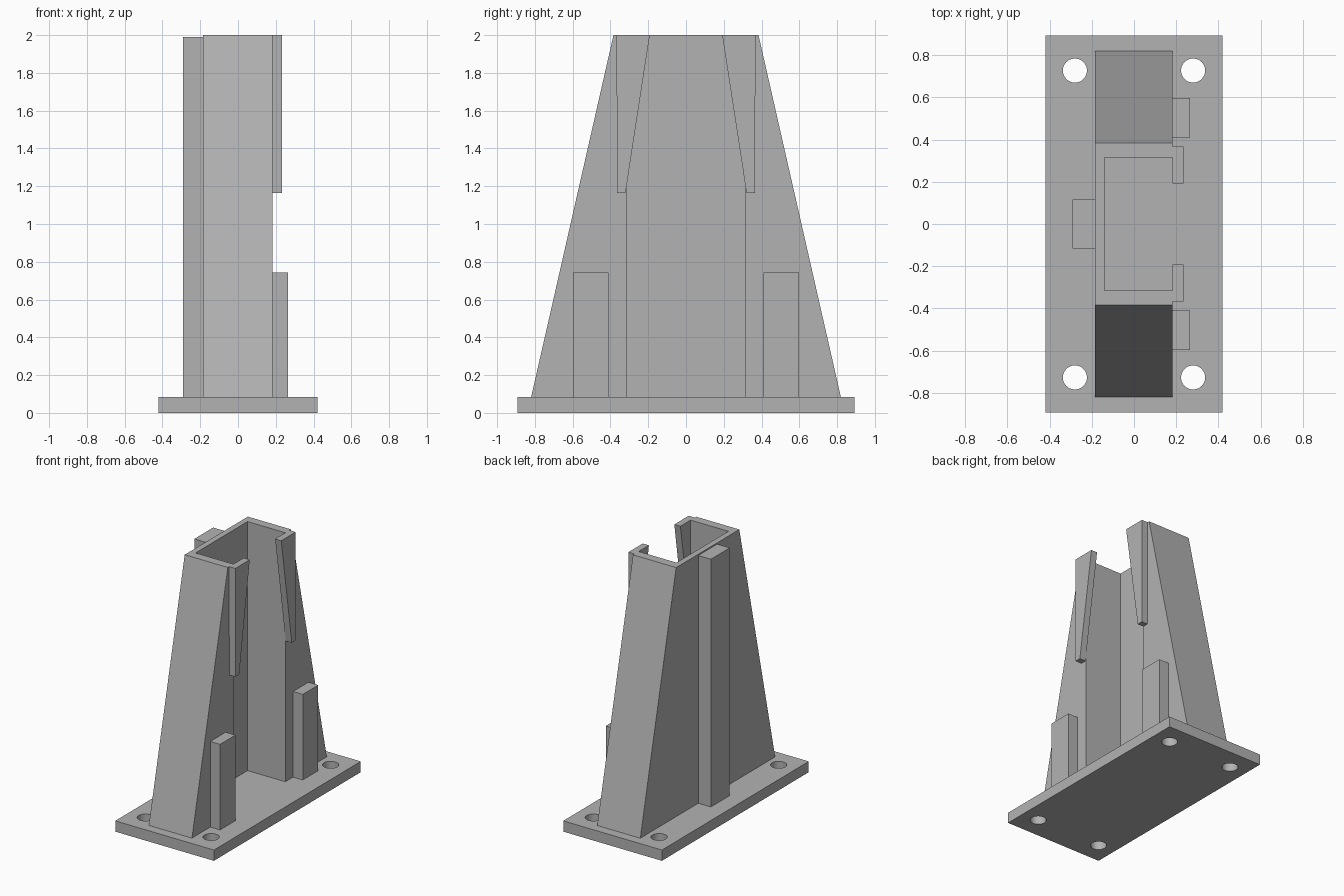
import bpy
import bmesh

cube = bpy.data.objects.get("Cube")
if cube:
    bpy.data.objects.remove(cube, do_unlink=True)

grey = bpy.data.materials.new("plain grey")
grey.use_nodes = True
grey.diffuse_color = (0.45, 0.45, 0.45, 1)
grey.node_tree.nodes["Principled BSDF"].inputs["Base Color"].default_value = (0.45, 0.45, 0.45, 1)


def extrude_yz(name, profile, x0, x1):
    """Extrude a (y, z) outline along x from x0 to x1."""
    bm = bmesh.new()
    face = bm.faces.new([bm.verts.new((x0, y, z)) for y, z in profile])
    out = bmesh.ops.extrude_face_region(bm, geom=[face])
    moved = [g for g in out["geom"] if isinstance(g, bmesh.types.BMVert)]
    bmesh.ops.translate(bm, verts=moved, vec=(x1 - x0, 0, 0))
    bmesh.ops.recalc_face_normals(bm, faces=bm.faces)
    mesh = bpy.data.meshes.new(name)
    bm.to_mesh(mesh)
    bm.free()
    mesh.materials.append(grey)
    obj = bpy.data.objects.new(name, mesh)
    bpy.context.collection.objects.link(obj)
    return obj


def box(name, x0, x1, y0, y1, z0, z1):
    return extrude_yz(name, [(y0, z0), (y1, z0), (y1, z1), (y0, z1)], x0, x1)


def cut(target, cutter):
    """Subtract the cutter for good, then discard it."""
    mod = target.modifiers.new("cut", "BOOLEAN")
    mod.operation = "DIFFERENCE"
    mod.solver = "EXACT"
    mod.object = cutter
    bpy.ops.object.select_all(action="DESELECT")
    bpy.context.view_layer.objects.active = target
    target.select_set(True)
    bpy.ops.object.modifier_apply(modifier=mod.name)
    bpy.data.objects.remove(cutter, do_unlink=True)


PLATE_TOP = 0.083
FACE_X = 0.182    # open face of the tower
BACK_X = -0.185   # closed face of the tower

# Base plate with four bolt holes
plate = box("base_plate", -0.42, 0.42, -0.893, 0.893, 0, PLATE_TOP)
for sx in (-1, 1):
    for sy in (-1, 1):
        bpy.ops.mesh.primitive_cylinder_add(vertices=48, radius=0.057, depth=0.4,
                                            location=(sx * 0.28, sy * 0.727, 0.04))
        drill = bpy.context.object
        drill.hide_render = True
        drill.data.materials.append(grey)
        cut(plate, drill)
bpy.ops.object.shade_smooth_by_angle()

# Tapered tower with a channel open at the side and the top
tower = extrude_yz("tower", [(-0.82, PLATE_TOP), (0.82, PLATE_TOP), (0.384, 2), (-0.384, 2)],
                   BACK_X, FACE_X)
channel = box("channel_cutter", -0.14, 0.5, -0.316, 0.316, PLATE_TOP - 0.05, 2.2)
channel.hide_render = True
cut(tower, channel)

# Stiffening rib on the closed face
box("back_rib", -0.292, BACK_X, -0.115, 0.115, PLATE_TOP, 1.99)

# Wedge lips and foot blocks beside the channel
for side, s in (("front", -1), ("rear", 1)):
    lip = [(0.367, 2), (0.192, 2), (0.32, 1.165), (0.366, 1.165)]
    extrude_yz(side + "_lip", [(s * y, z) for y, z in lip], FACE_X, 0.234)
    box(side + "_foot_block", FACE_X, 0.265, s * 0.41, s * 0.597, PLATE_TOP, 0.742)
